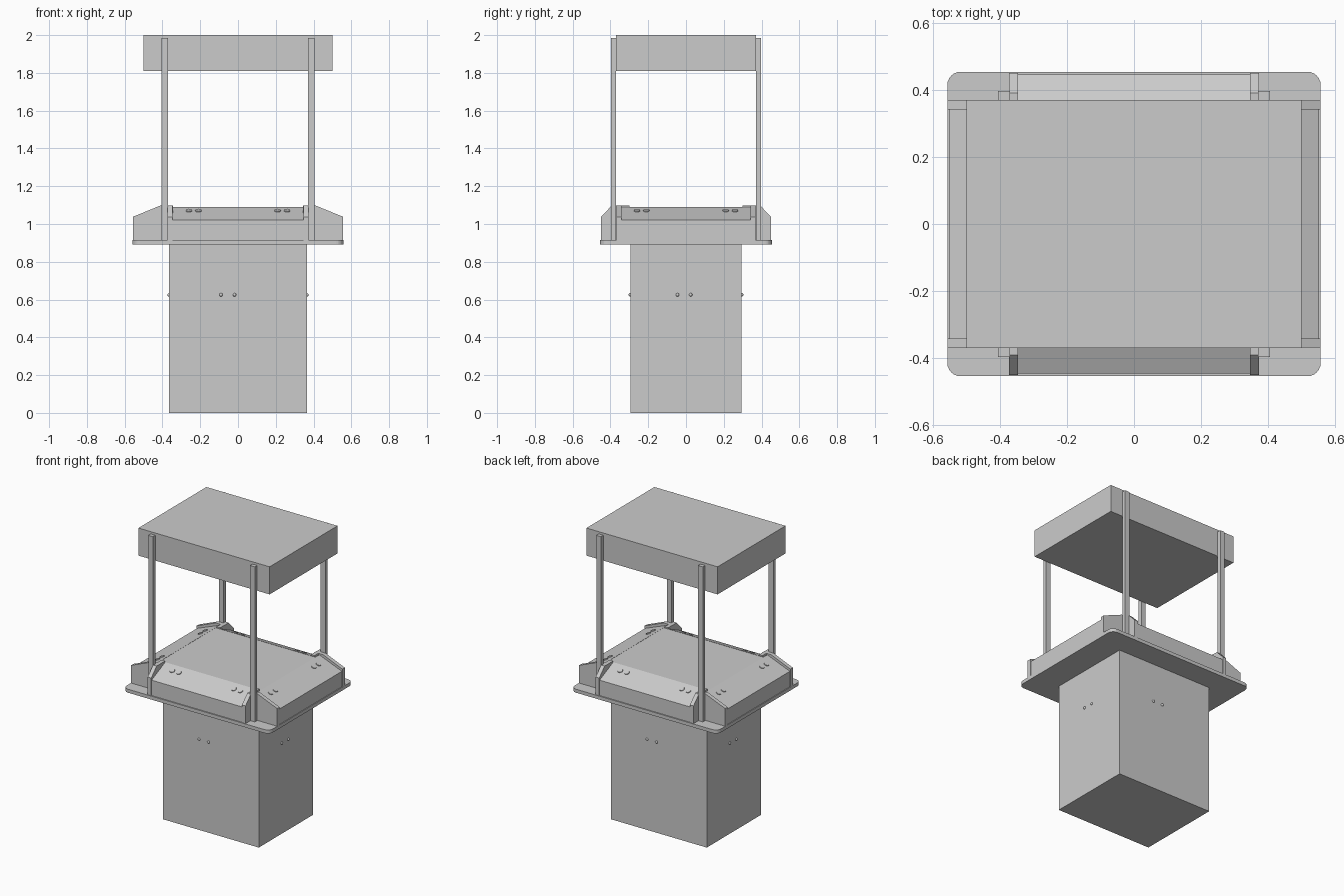
import bpy, bmesh, math
from mathutils import Matrix, Vector

if "Cube" in bpy.data.objects:
    bpy.data.objects.remove(bpy.data.objects["Cube"])

grey = bpy.data.materials.new("light grey")
grey.diffuse_color = (0.6, 0.6, 0.6, 1)
grey.use_nodes = True
grey.node_tree.nodes["Principled BSDF"].inputs["Base Color"].default_value = grey.diffuse_color


def finish(bm, name):
    bmesh.ops.recalc_face_normals(bm, faces=bm.faces)
    me = bpy.data.meshes.new(name)
    bm.to_mesh(me)
    bm.free()
    me.materials.append(grey)
    ob = bpy.data.objects.new(name, me)
    bpy.context.collection.objects.link(ob)
    return ob


def box(name, x0, x1, y0, y1, z0, z1):
    bm = bmesh.new()
    m = Matrix.Translation(((x0 + x1) / 2, (y0 + y1) / 2, (z0 + z1) / 2)) @ \
        Matrix.Diagonal((x1 - x0, y1 - y0, z1 - z0, 1))
    bmesh.ops.create_cube(bm, size=1, matrix=m)
    return finish(bm, name)


def prism(name, profile, w0, w1, turn):
    """Extrude an (outward distance, height) profile sideways, facing -y, then turn about z."""
    bm = bmesh.new()
    f = bm.faces.new([bm.verts.new((w0, -d, z)) for d, z in profile])
    ext = bmesh.ops.extrude_face_region(bm, geom=[f])
    moved = [v for v in ext["geom"] if isinstance(v, bmesh.types.BMVert)]
    bmesh.ops.translate(bm, verts=moved, vec=(w1 - w0, 0, 0))
    bmesh.ops.transform(bm, matrix=Matrix.Rotation(turn, 4, "Z"), verts=bm.verts)
    return finish(bm, name)


# Cabinet body and canopy
box("cabinet_body", -0.365, 0.365, -0.295, 0.295, 0, 0.895)
box("canopy", -0.5, 0.5, -0.37, 0.37, 1.81, 2.0)

# Base plate with rounded corners
R, PX, PY = 0.04, 0.558, 0.455
bm = bmesh.new()
ring = []
for i, (sx, sy) in enumerate([(1, 1), (-1, 1), (-1, -1), (1, -1)]):
    for k in range(7):
        a = math.radians(90 * i + 15 * k)
        ring.append(bm.verts.new((sx * (PX - R) + R * math.cos(a),
                                  sy * (PY - R) + R * math.sin(a), 0.892)))
face = bm.faces.new(ring)
ext = bmesh.ops.extrude_face_region(bm, geom=[face])
bmesh.ops.translate(bm, vec=(0, 0, 0.024),
                    verts=[v for v in ext["geom"] if isinstance(v, bmesh.types.BMVert)])
finish(bm, "base_plate")

# Table top in the middle
box("table_top", -0.381, 0.381, -0.301, 0.301, 0.914, 1.089)

# Posts on the corners
for sx in (-1, 1):
    for sy in (-1, 1):
        xs = sorted((sx * 0.371, sx * 0.406))
        ys = sorted((sy * 0.371, sy * 0.397))
        box("canopy_post", *xs, *ys, 0.914, 1.985)

# Four control panels: slope, cheeks, buttons, body bolts
sides = [
    # name, turn, inner edge, outer edge, half width, cheek shoulder, body face, bolt positions
    ("front", 0, 0.30, 0.447, 0.346, 0.392, 0.295, (-0.09, -0.018)),
    ("right", 90, 0.38, 0.553, 0.342, 0.41, 0.365, (-0.045, 0.025)),
    ("back", 180, 0.30, 0.447, 0.346, 0.392, 0.295, (-0.09, -0.018)),
    ("left", 270, 0.38, 0.553, 0.342, 0.41, 0.365, (-0.045, 0.025)),
]
for name, deg, inner, outer, hw, shoulder, wall, bolts in sides:
    turn = math.radians(deg)
    rot = Matrix.Rotation(turn, 4, "Z")
    prism(name + "_panel", [(inner, 0.914), (outer, 0.914), (outer, 1.022), (inner, 1.09)],
          -hw, hw, turn)
    back = 0.30 if inner < 0.35 else 0.345
    cheek = [(back, 0.914), (outer + 0.004, 0.914), (outer + 0.004, 1.038),
             (shoulder, 1.098), (back, 1.098)]
    for s in (-1, 1):
        w = sorted((s * hw, s * (hw + 0.027)))
        prism(name + "_cheek", cheek, w[0], w[1], turn)

    # Round buttons lying on the slope
    tilt = math.atan2(1.09 - 1.022, outer - inner)
    d = outer + (inner - outer) * 0.7
    bm = bmesh.new()
    for x in (-0.26, -0.21, 0.21, 0.26):
        m = rot @ Matrix.Translation((x, -d, 1.0705)) @ Matrix.Rotation(tilt, 4, "X")
        bmesh.ops.create_cone(bm, cap_ends=True, segments=20, radius1=0.017, radius2=0.016,
                              depth=0.008, matrix=m)
    finish(bm, name + "_buttons")

    # Small bolts on the body wall
    bm = bmesh.new()
    for x in bolts:
        bmesh.ops.create_uvsphere(bm, u_segments=12, v_segments=8, radius=0.009,
                                  matrix=rot @ Matrix.Translation((x, -wall, 0.625)))
    ob = finish(bm, name + "_bolts")
    for p in ob.data.polygons:
        p.use_smooth = True
